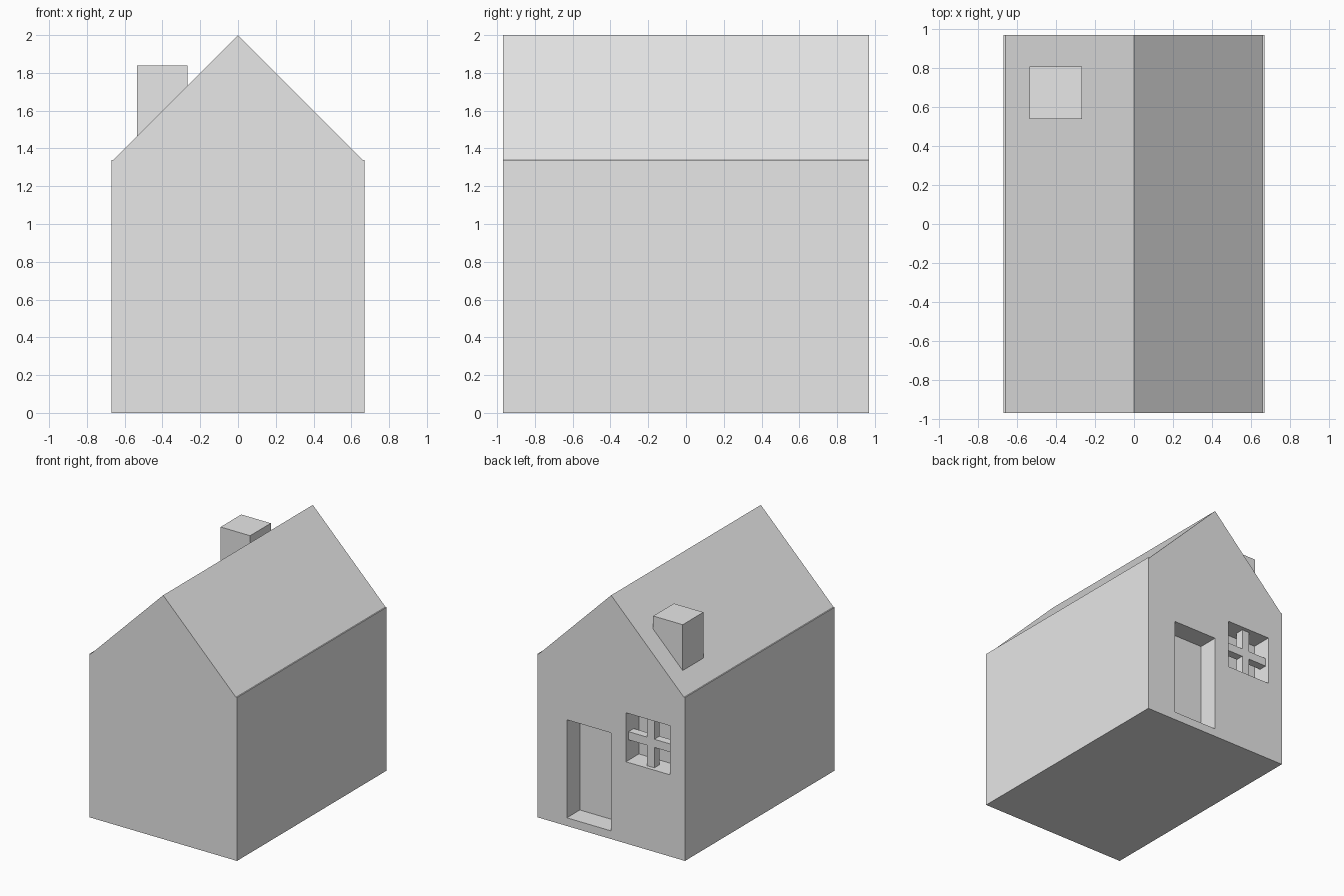
import bpy
import bmesh

cube = bpy.data.objects.get("Cube")
if cube:
    bpy.data.objects.remove(cube, do_unlink=True)

HALF_WIDTH, HALF_LENGTH, EAVES, RIDGE = 0.67, 0.97, 1.34, 2.0
BACK = HALF_LENGTH
RECESS = 0.168

grey = bpy.data.materials.new("plain_grey")
grey.use_nodes = True
grey.diffuse_color = (0.8, 0.8, 0.8, 1)
grey.node_tree.nodes["Principled BSDF"].inputs["Base Color"].default_value = grey.diffuse_color


def prism(name, profile, y0, y1):
    """Extrude an x-z outline from y0 to y1."""
    bm = bmesh.new()
    face = bm.faces.new([bm.verts.new((x, y0, z)) for x, z in profile])
    extruded = bmesh.ops.extrude_face_region(bm, geom=[face])
    verts = [v for v in extruded["geom"] if isinstance(v, bmesh.types.BMVert)]
    bmesh.ops.translate(bm, verts=verts, vec=(0, y1 - y0, 0))
    bmesh.ops.recalc_face_normals(bm, faces=bm.faces)
    mesh = bpy.data.meshes.new(name)
    bm.to_mesh(mesh)
    bm.free()
    mesh.materials.append(grey)
    obj = bpy.data.objects.new(name, mesh)
    bpy.context.collection.objects.link(obj)
    return obj


def box(name, x0, x1, y0, y1, z0, z1):
    return prism(name, [(x0, z0), (x1, z0), (x1, z1), (x0, z1)], y0, y1)


def cut(target, cutter):
    """Subtract the cutter from the target, then discard it."""
    mod = target.modifiers.new("recess", "BOOLEAN")
    mod.operation, mod.solver, mod.object = "DIFFERENCE", "EXACT", cutter
    bpy.context.view_layer.objects.active = target
    bpy.ops.object.modifier_apply(modifier=mod.name)
    bpy.data.objects.remove(cutter, do_unlink=True)


# House body with a tiny ledge at the eaves
right_side = [(HALF_WIDTH, 0), (HALF_WIDTH, EAVES), (RIDGE - EAVES, EAVES)]
left_side = [(-x, z) for x, z in reversed(right_side)]
house = prism("house_body", right_side + [(0, RIDGE)] + left_side, -HALF_LENGTH, HALF_LENGTH)

# Door and window recesses in the back gable
WX0, WX1, WZ0, WZ1 = -0.536, -0.134, 0.67, 1.072
cut(house, box("door_cutter", 0, 0.402, BACK - RECESS, BACK + 0.1, 0.067, 0.871))
cut(house, box("window_cutter", WX0, WX1, BACK - RECESS, BACK + 0.1, WZ0, WZ1))

# Window cross bars, set back from the wall
BAR = 0.0335
cx, cz = (WX0 + WX1) / 2, (WZ0 + WZ1) / 2
bar_y = (BACK - 3 * BAR, BACK - BAR)
c = [(WX0, cz - BAR), (cx - BAR, cz - BAR), (cx - BAR, WZ0), (cx + BAR, WZ0),
     (cx + BAR, cz - BAR), (WX1, cz - BAR)]
upper = [(2 * cx - x, 2 * cz - z) for x, z in c]
prism("window_cross_bars", c + upper, *bar_y)

# Chimney sunk into the roof slope
box("chimney", -0.536, -0.268, 0.54, 0.808, 1.4, 1.84)
